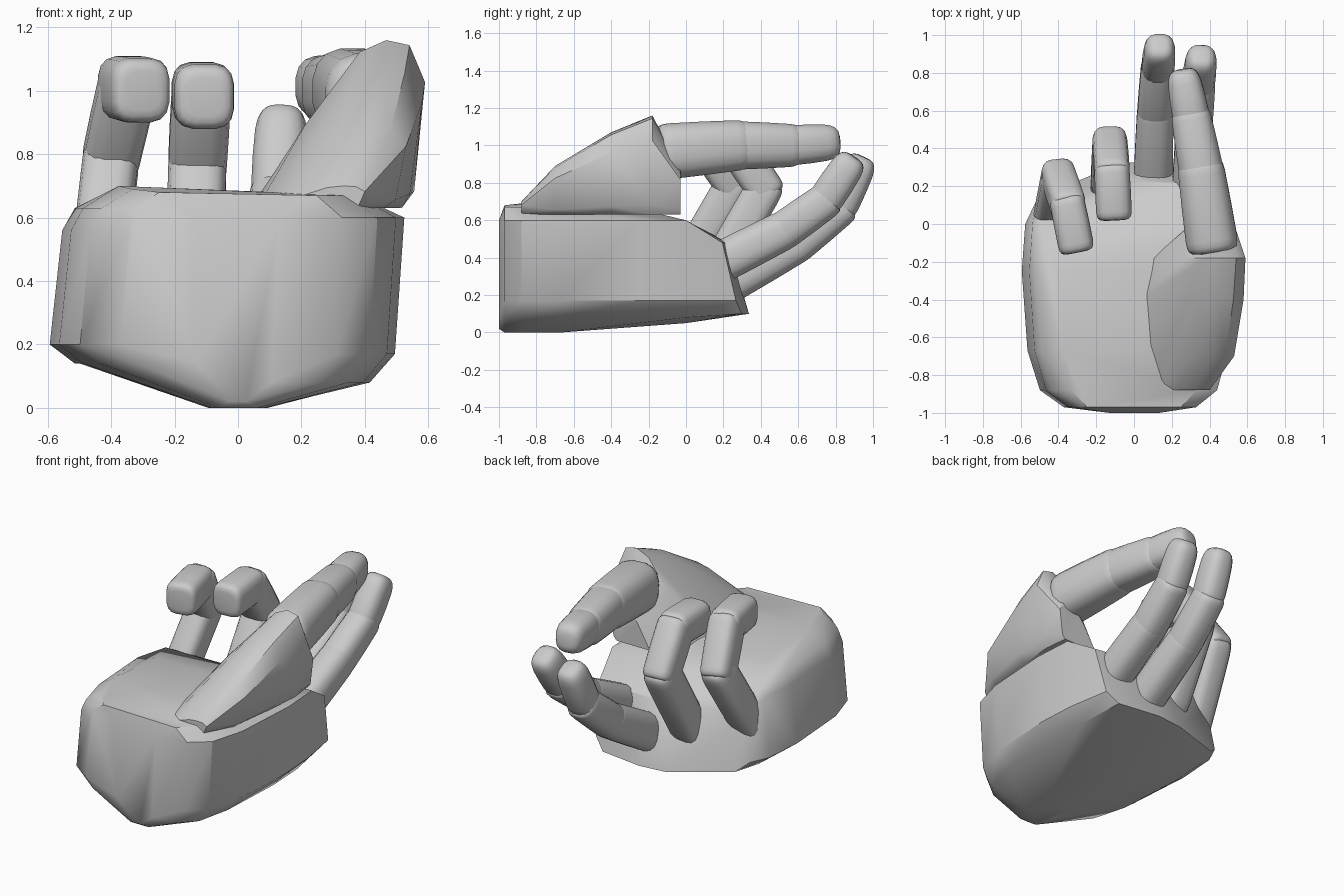
import bpy, bmesh, math
from mathutils import Vector

cube = bpy.data.objects.get("Cube")
if cube:
    bpy.data.objects.remove(cube)

GREY = (0.6, 0.6, 0.6, 1)
grey = bpy.data.materials.new("plain_grey")
grey.use_nodes = True
grey.diffuse_color = GREY
grey.node_tree.nodes["Principled BSDF"].inputs["Base Color"].default_value = GREY


def finish(name, bm):
    """Turn the bmesh into a named grey object with crisp main edges."""
    bmesh.ops.recalc_face_normals(bm, faces=bm.faces)
    mesh = bpy.data.meshes.new(name)
    bm.to_mesh(mesh)
    bm.free()
    mesh.materials.append(grey)
    part = bpy.data.objects.new(name, mesh)
    bpy.context.collection.objects.link(part)
    bpy.ops.object.select_all(action="DESELECT")
    part.select_set(True)
    bpy.context.view_layer.objects.active = part
    bpy.ops.object.shade_smooth_by_angle(angle=math.radians(35))


def hull(name, points):
    """Chunky faceted solid wrapped around the given corners."""
    bm = bmesh.new()
    for point in points:
        bm.verts.new(point)
    result = bmesh.ops.convex_hull(bm, input=bm.verts)
    inside = {item for item in result["geom_interior"] + result["geom_unused"]
              if isinstance(item, bmesh.types.BMVert)}
    bmesh.ops.delete(bm, geom=list(inside), context="VERTS")
    bmesh.ops.dissolve_limit(bm, angle_limit=math.radians(4),
                             verts=bm.verts, edges=bm.edges)
    finish(name, bm)


def signed_power(value, power):
    return math.copysign(abs(value) ** power, value)


def bone(bm, start, end, start_size, end_size, roundness, boxiness):
    """Rounded-box finger segment, slightly flattened across."""
    along = (end - start).normalized()
    side = Vector((1, 0, 0))
    side = (side - along * side.dot(along)).normalized()
    up = side.cross(along)
    sides, steps = 16, 10
    loops = []
    for step in range(steps + 1):
        turn = math.radians(80) * (2 * step / steps - 1)
        t = (1 + signed_power(math.sin(turn), roundness)) / 2
        size = start_size + (end_size - start_size) * t
        radius = size / 2 * math.cos(turn) ** roundness
        centre = start.lerp(end, t)
        loop = []
        for corner in range(sides):
            angle = math.tau * (corner + 0.5) / sides
            across = side * signed_power(math.cos(angle), boxiness) * 0.92
            over = up * signed_power(math.sin(angle), boxiness)
            loop.append(bm.verts.new(centre + (across + over) * radius))
        loops.append(loop)
    for low, high in zip(loops, loops[1:]):
        for i in range(sides):
            j = (i + 1) % sides
            bm.faces.new((low[i], low[j], high[j], high[i]))
    bm.faces.new(loops[0])
    bm.faces.new(loops[-1])


def finger(name, path, x, lean, shift, base, tip, tip_roundness, boxiness):
    """Chain of overlapping bones along a (y, z) path, leaning sideways."""
    bm = bmesh.new()
    joints = [Vector((x + lean * k, y + shift, z)) for k, (y, z) in enumerate(path)]
    count = len(joints) - 1
    sizes = [base + (tip - base) * k / count for k in range(count + 1)]
    for k in range(count):
        start, end = joints[k], joints[k + 1]
        overlap = (end - start).normalized() * sizes[k + 1] * 0.25
        is_tip = k == count - 1
        bone(bm, start - overlap, end if is_tip else end + overlap,
             sizes[k], sizes[k + 1], tip_roundness if is_tip else 0.25, boxiness)
    finish(name, bm)


# Palm: one outline swept from the rounded heel to the arched knuckle edge
outline = [(-0.1, 0), (0.1, 0), (0.42, 0.08), (0.5, 0.17), (0.53, 0.6), (0.4, 0.67),
           (0, 0.69), (-0.4, 0.7), (-0.52, 0.63), (-0.56, 0.56), (-0.6, 0.2),
           (-0.52, 0.14)]
palm = []
for y, spread, floor, cap in [(-1, 0.25, 0.02, 0.6), (-0.97, 0.62, 0, 0.68),
                              (-0.88, 0.83, 0, 0.69), (-0.67, 0.94, 0, 0.7),
                              (-0.25, 0.99, 0.03, 0.66), (0, 0.96, 0.05, 0.6),
                              (0.33, 0.87, 0.1, 0.48)]:
    for x, z in outline:
        arch = 0.1 * x - 0.35 * x * x - 0.15 * z if y > 0 else 0
        palm.append((x * spread, y + arch, min(max(z, floor), cap)))
hull("palm", palm)

# Thumb mound: a leaning section that rises toward the thumb
section = [(0, 0), (0.85, 0), (0.93, 0.1), (1, 0.75), (0.9, 0.97), (0.75, 1),
           (0.58, 0.93), (0.32, 0.6)]
mound = []
for y, left, right, top in [(-0.88, 0.12, 0.4, 0.7), (-0.7, 0.06, 0.53, 0.89),
                            (-0.4, 0.04, 0.58, 1.07), (-0.18, 0.1, 0.59, 1.16),
                            (-0.03, 0.27, 0.54, 0.88)]:
    for u, v in section:
        mound.append((left + (right - left) * u, y, 0.63 + (top - 0.63) * v))
hull("thumb_mound", mound)

# Thumb
finger("thumb", [(-0.08, 0.97), (0.27, 1), (0.55, 1), (0.82, 1.02)],
       0.41, -0.052, 0, 0.31, 0.19, 0.5, 0.75)

# Extended fingers
finger("index_finger", [(0.1, 0.33), (0.53, 0.55), (0.74, 0.7), (0.9, 0.94)],
       0.3, 0.02, 0, 0.23, 0.18, 0.5, 0.75)
finger("middle_finger", [(0.2, 0.25), (0.6, 0.48), (0.82, 0.66), (0.95, 0.94)],
       0.1, 0.013, 0, 0.23, 0.18, 0.5, 0.75)

# Curled fingers
curl = [(0.17, 0.34), (0.42, 0.77), (0.27, 0.99), (0.02, 0.98)]
finger("ring_finger", curl, -0.14, 0.012, 0, 0.2, 0.21, 0.3, 0.6)
finger("little_finger", [(y, z + 0.02) for y, z in curl],
       -0.45, 0.05, -0.17, 0.19, 0.21, 0.3, 0.6)
